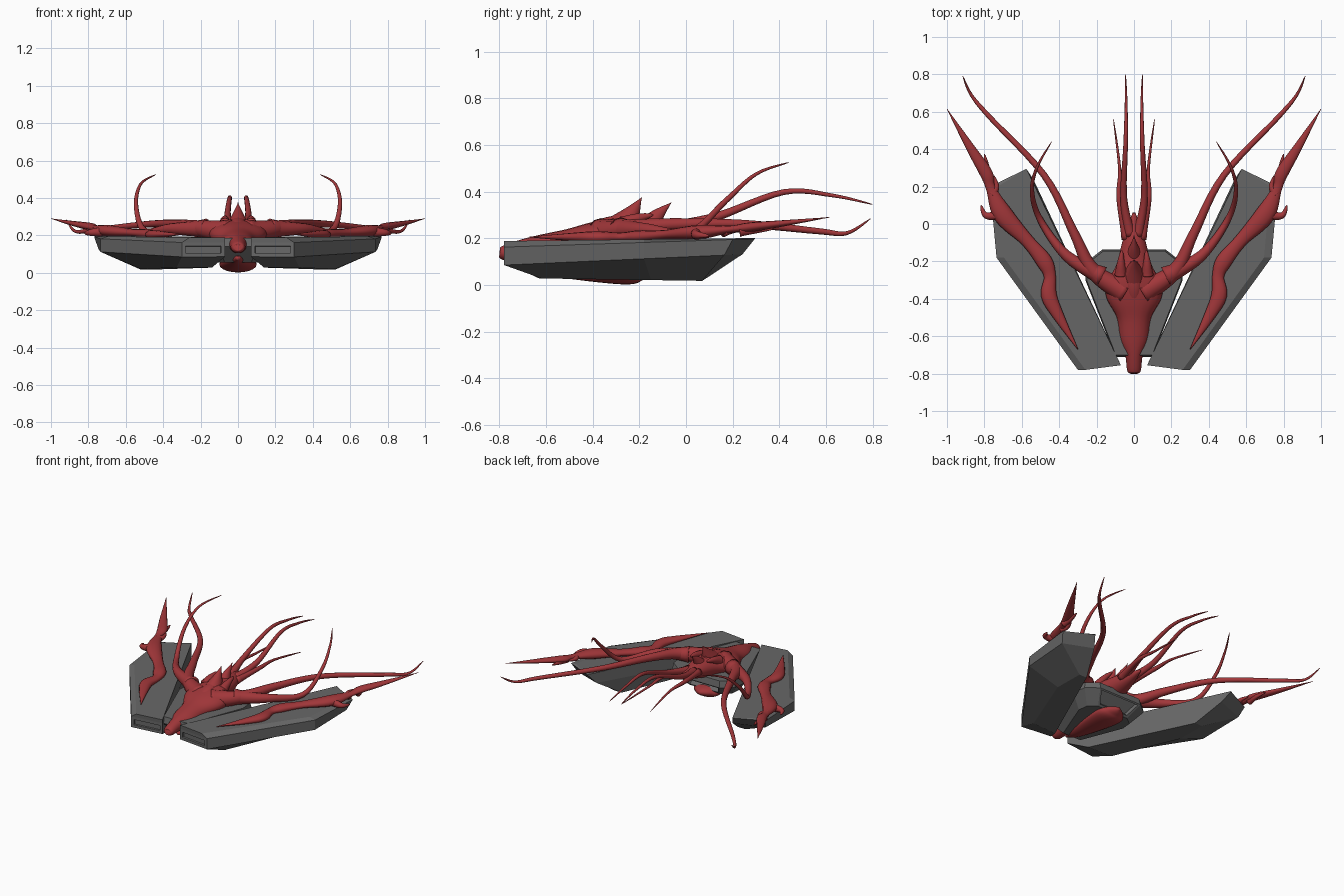
import bpy, bmesh, math
from mathutils import Vector

if "Cube" in bpy.data.objects:
    bpy.data.objects.remove(bpy.data.objects["Cube"])


def material(name, rgb):
    m = bpy.data.materials.new(name)
    m.diffuse_color = (*rgb, 1)
    m.use_nodes = True
    m.node_tree.nodes["Principled BSDF"].inputs["Base Color"].default_value = m.diffuse_color
    return m


RED = material("flesh red", (0.36, 0.038, 0.042))
GREY = material("hull grey", (0.135, 0.135, 0.135))


def finish(bm, name, mat, smooth):
    bmesh.ops.recalc_face_normals(bm, faces=bm.faces)
    me = bpy.data.meshes.new(name)
    bm.to_mesh(me)
    bm.free()
    me.materials.append(mat)
    for p in me.polygons:
        p.use_smooth = smooth
    ob = bpy.data.objects.new(name, me)
    bpy.context.collection.objects.link(ob)


def skin(bm, rings):
    """Bridge equal rings of points and cap both ends; returns the side faces."""
    vs = [[bm.verts.new(p) for p in r] for r in rings]
    n = len(vs[0])
    sides = [[bm.faces.new((a[i], a[(i + 1) % n], b[(i + 1) % n], b[i])) for i in range(n)]
             for a, b in zip(vs, vs[1:])]
    bm.faces.new(vs[0])
    bm.faces.new(vs[-1])
    bmesh.ops.recalc_face_normals(bm, faces=bm.faces)
    return sides


def recess(bm, face, border, depth):
    bmesh.ops.inset_region(bm, faces=[face], thickness=border, depth=0)
    bmesh.ops.inset_region(bm, faces=[face], thickness=.002, depth=-depth)


def spline(pts, steps=6):
    """Smooth path through points of any dimension."""
    p = [Vector(q) for q in pts]
    path = []
    for i in range(len(p) - 1):
        a, b, c, d = p[max(i - 1, 0)], p[i], p[i + 1], p[min(i + 2, len(p) - 1)]
        for k in range(steps):
            t = k / steps
            path.append(0.5 * (2 * b + (c - a) * t + (2 * a - 5 * b + 4 * c - d) * t * t
                               + (3 * b - a - 3 * c + d) * t ** 3))
    return path + [p[-1]]


def tube(name, path, sizes, sides=12):
    """Loft ellipses of (half width, half height) along a path."""
    rings = []
    for i, (q, (w, h)) in enumerate(zip(path, sizes)):
        tan = (path[min(i + 1, len(path) - 1)] - path[max(i - 1, 0)]).normalized()
        side = tan.cross(Vector((0, 0, 1))).normalized()
        up = side.cross(tan)
        rings.append([q + side * max(w, .0015) * math.cos(u) + up * max(h, .0015) * math.sin(u)
                      for u in (math.tau * k / sides for k in range(sides))])
    bm = bmesh.new()
    skin(bm, rings)
    finish(bm, name, RED, True)


def trunk(name, rows):
    """Centre-line form from rows of (y, z, half width, half height)."""
    path = spline(rows)
    tube(name, [Vector((0, q[0], q[1])) for q in path], [(q[2], q[3]) for q in path], 20)


def tendrils(name, root, thin, pts, blend=5):
    """Mirrored pair: a thick root easing into a thin whip that ends in a point."""
    for s, tag in ((1, "right"), (-1, "left")):
        path = spline([(x * s, y, z) for x, y, z in pts])
        n = len(path) - 1
        r = [thin * (1 - i / n) ** .6 + (root - thin) * (1 - i / n) ** blend for i in range(n + 1)]
        tube(f"{tag}_{name}", path, [(v, v) for v in r])


# --- Side hulls: four outlines, each at a height that changes evenly along y
deck = [(.07, -.755), (.30, -.78), (.735, -.18), (.77, .20), (.575, .295)]
keel = [(.14, -.63), (.33, -.62), (.52, -.15), (.52, .07), (.46, .07)]
top = [(x - (.04 if x > .2 and y < .25 else 0), y) for x, y in deck]
rim = [(x - max(y, 0) * .12, y * (.82 if y > 0 else 1)) for x, y in deck]
levels = ((top, .188, .012), (deck, .162, .033), (rim, .085, .045), (keel, .03, -.015))
for s, tag in ((1, "right"), (-1, "left")):
    bm = bmesh.new()
    faces = skin(bm, [[(x * s, y, z + k * (y + .78)) for x, y in ring] for ring, z, k in levels])
    recess(bm, faces[1][0], .028, .012)     # slot in the front face
    finish(bm, tag + "_hull", GREY, False)

# --- Central hull: one mirrored outline scaled per level, exhaust sunk in the rear
plan = [(.10, -.71), (.26, -.30), (.25, -.20), (.17, -.137)]
plan += [(-x, y) for x, y in reversed(plan)]
bm = bmesh.new()
faces = skin(bm, [[(x * k, -.42 + (y + .42) * k, z) for x, y in plan]
                  for k, z in ((.97, .185), (1, .14), (.72, .055))])
recess(bm, faces[1][3], .02, .03)
finish(bm, "central_hull", GREY, False)

# --- Creature body from head to tail root, and its belly
trunk("body", [(-.80, .135, .015, .012), (-.785, .136, .036, .03), (-.70, .15, .047, .045),
               (-.62, .16, .077, .055), (-.50, .178, .093, .062), (-.40, .20, .145, .068),
               (-.32, .213, .15, .072), (-.22, .222, .095, .07), (-.08, .235, .058, .048),
               (.06, .245, .008, .008)])
trunk("belly", [(-.68, .08, .01, .01), (-.56, .068, .055, .033), (-.27, .045, .10, .043),
                (-.19, .05, .065, .03), (-.15, .055, .01, .01)])

# --- Back ridge and spikes
trunk("ridge", [(-.47, .225, .01, .01), (-.34, .265, .04, .025), (-.2, .285, .02, .02)])
trunk("front_spike", [(-.27, .25, .06, .07), (-.23, .31, .03, .035), (-.19, .375, 0, 0)])
trunk("rear_spike", [(-.16, .25, .045, .05), (-.12, .30, .022, .028), (-.063, .353, 0, 0)])
tendrils("shoulder_spike", .035, .03, [(.07, -.27, .26), (.07, -.21, .285), (.065, -.14, .30)], 2)

# --- Arms, whips and tails
tendrils("long_arm", .072, .025, [(.05, -.36, .215), (.22, -.25, .24), (.32, -.05, .26),
                                  (.48, .26, .26), (.77, .57, .23), (.87, .69, .222),
                                  (.915, .79, .283)])
tendrils("curled_whip", .055, .02, [(.17, -.28, .235), (.36, -.17, .235), (.50, .02, .225),
                                    (.545, .17, .36), (.52, .30, .475), (.44, .44, .525)])
tendrils("inner_tail", .032, .018, [(.02, -.06, .245), (.055, .14, .295), (.045, .42, .398),
                                    (.042, .63, .383), (.045, .80, .345)])
tendrils("outer_tail", .028, .016, [(.04, -.08, .24), (.08, .14, .262), (.077, .30, .255),
                                    (.11, .56, .22)])

# --- Clawed limbs lying flattened on the hulls: (x, y, half width), rising toward the rear tip
claw = [(.30, -.67, .002), (.41, -.48, .031), (.455, -.38, .042), (.45, -.28, .032),
        (.48, -.20, .043), (.57, -.09, .035), (.70, .05, .052), (.765, .19, .026),
        (.79, .27, .034), (.87, .40, .024), (1.0, .615, .001)]
for s, tag in ((1, "right"), (-1, "left")):
    path = spline(claw)
    tube(tag + "_claw_limb", [Vector((x * s, y, .205 + .085 * max(0, (y + .3) / .915) ** 1.5))
                              for x, y, w in path], [(w, w * .6) for x, y, w in path])
tendrils("lower_spur", .03, .024, [(.71, .05, .22), (.79, .045, .215), (.818, .10, .21)], 2)
tendrils("upper_spur", .024, .02, [(.785, .23, .23), (.785, .30, .235), (.80, .375, .24)], 2)
tendrils("inner_spur", .026, .02, [(.76, .16, .23), (.735, .20, .235), (.75, .26, .24)], 2)
